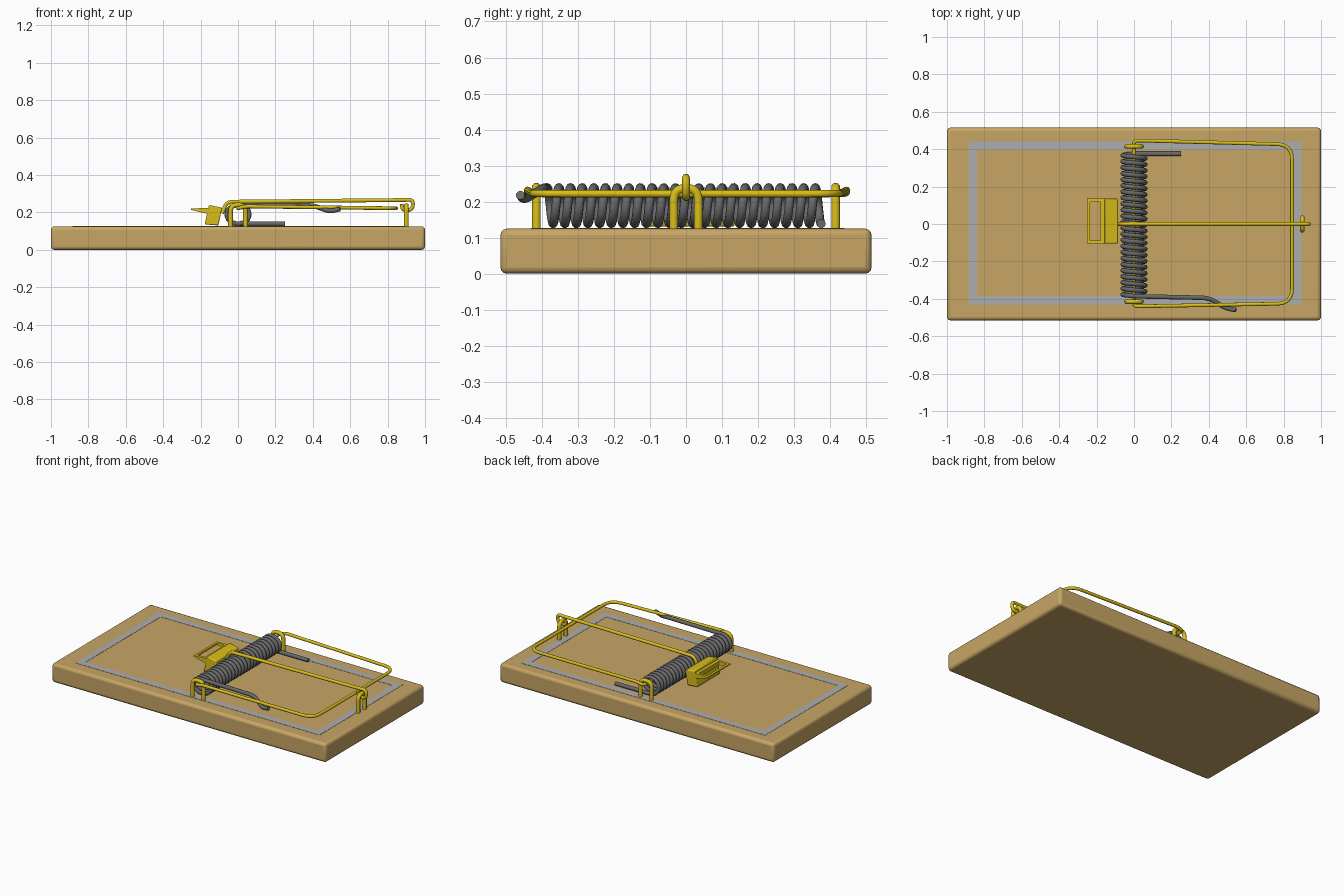
import bpy, bmesh, math
from mathutils import Vector

if "Cube" in bpy.data.objects:
    bpy.data.objects.remove(bpy.data.objects["Cube"])


def material(name, rgb):
    m = bpy.data.materials.new(name)
    m.diffuse_color = (*rgb, 1)
    m.use_nodes = True
    m.node_tree.nodes["Principled BSDF"].inputs["Base Color"].default_value = m.diffuse_color
    return m


WOOD = material("wood", (0.58, 0.38, 0.13))
PAINT = material("grey_paint", (0.42, 0.42, 0.42))
BRASS = material("brass", (0.70, 0.52, 0.01))
STEEL = material("steel", (0.14, 0.14, 0.14))


def add_mesh(name, bm, mat, bevel=0, segments=3):
    bmesh.ops.recalc_face_normals(bm, faces=bm.faces)
    me = bpy.data.meshes.new(name)
    bm.to_mesh(me)
    bm.free()
    ob = bpy.data.objects.new(name, me)
    bpy.context.collection.objects.link(ob)
    me.materials.append(mat)
    if bevel:
        b = ob.modifiers.new("bevel", "BEVEL")
        b.width, b.segments = bevel, segments
    bpy.context.view_layer.objects.active = ob
    ob.select_set(True)
    bpy.ops.object.shade_smooth_by_angle(angle=math.radians(40))
    ob.select_set(False)
    return ob


def box(bm, x0, x1, y0, y1, z0, z1):
    vs = bmesh.ops.create_cube(bm, size=1)["verts"]
    for v in vs:
        v.co = ((x0 + x1) / 2 + v.co.x * (x1 - x0),
                (y0 + y1) / 2 + v.co.y * (y1 - y0),
                (z0 + z1) / 2 + v.co.z * (z1 - z0))
    return vs


def rounded(points, radius, steps=6):
    """Round the inner corners of a polyline."""
    p = [Vector(q) for q in points]
    out = [p[0]]
    for a, b, c in zip(p, p[1:], p[2:]):
        r = min(radius, (a - b).length * 0.48, (c - b).length * 0.48)
        s, e = b + (a - b).normalized() * r, b + (c - b).normalized() * r
        for i in range(steps + 1):
            t = i / steps
            out.append(s * (1 - t) ** 2 + b * 2 * t * (1 - t) + e * t ** 2)
    return out + [p[-1]]


def wire(name, points, radius, mat):
    cu = bpy.data.curves.new(name + "_path", "CURVE")
    cu.dimensions = "3D"
    cu.bevel_depth, cu.bevel_resolution = radius, 3
    cu.use_fill_caps = True
    sp = cu.splines.new("POLY")
    sp.points.add(len(points) - 1)
    for q, co in zip(sp.points, points):
        q.co = (*co, 1)
    tmp = bpy.data.objects.new(name + "_path", cu)
    bpy.context.collection.objects.link(tmp)
    dg = bpy.context.evaluated_depsgraph_get()
    me = bpy.data.meshes.new_from_object(tmp.evaluated_get(dg))
    bm = bmesh.new()
    bm.from_mesh(me)
    bpy.data.objects.remove(tmp)
    return add_mesh(name, bm, mat)


# Wooden board
bm = bmesh.new()
box(bm, -1, 1, -0.515, 0.515, 0, 0.125)
add_mesh("board", bm, WOOD, 0.018)

# Painted border on the board
bm = bmesh.new()
X0, X1, Y0, Y1, W = -0.885, 0.895, -0.43, 0.44, 0.045
for b in ((X0, X1, Y0, Y0 + W), (X0, X1, Y1 - W, Y1),
          (X0, X0 + W, Y0 + W, Y1 - W), (X1 - W, X1, Y0 + W, Y1 - W)):
    box(bm, *b, 0.12, 0.1265)
add_mesh("painted_border", bm, PAINT)

# Coil spring with its two legs
TURNS, N = 23.5, 24
coil = []
for i in range(int(TURNS * N) + 1):
    a = 2 * math.pi * i / N
    coil.append((-0.06 * math.sin(a), 0.375 - 0.76 * i / (TURNS * N),
                 0.189 - 0.05 * math.cos(a)))
tail = rounded([(0.03, -0.387, 0.239), (0.40, -0.395, 0.238), (0.49, -0.45, 0.205),
                (0.545, -0.46, 0.218)], 0.04)
wire("spring", [(0.25, 0.375, 0.139)] + coil + tail, 0.0125, STEEL)

# Snap bar: rectangular loop and the axle through the coil
Z = 0.232
wire("snap_bar", rounded([(0, 0, 0.222), (0, 0.445, 0.222), (0.04, 0.446, Z), (0.845, 0.425, 0.222),
                          (0.845, -0.425, 0.222), (0.04, -0.44, Z), (0, -0.44, 0.222),
                          (0, 0, 0.222)], 0.08), 0.01, BRASS)


# Staples holding the axle and the lock bar
def staple(name, x, y, dx, dy, top):
    pts = [(x - dx, y - dy, 0.11), (x - dx, y - dy, top),
           (x + dx, y + dy, top), (x + dx, y + dy, 0.11)]
    wire(name, rounded(pts, 0.036), 0.0125, BRASS)


staple("axle_staple_left", 0, -0.415, 0.04, 0, 0.24)
staple("axle_staple_right", 0, 0.415, 0.04, 0, 0.24)
staple("lock_staple", 0.9, 0, 0, 0.034, 0.237)

# Lock bar hooked round the end staple
wire("lock_bar", rounded([(-0.085, 0, 0.195), (-0.06, 0, 0.257), (0.86, 0, 0.266), (0.938, 0, 0.268),
                          (0.932, 0, 0.213), (0.88, 0, 0.212), (0.875, 0, 0.245)], 0.03),
     0.0105, BRASS)

# Trigger: tilted folded block
YA, YB = -0.105, 0.135
bm = bmesh.new()
prof = [(-0.155, 0.24), (-0.085, 0.225), (-0.105, 0.13), (-0.178, 0.136)]
face = bm.faces.new([bm.verts.new((x, YA, z)) for x, z in prof])
ext = bmesh.ops.extrude_face_region(bm, geom=[face])["geom"]
bmesh.ops.translate(bm, vec=(0, YB - YA, 0),
                    verts=[g for g in ext if isinstance(g, bmesh.types.BMVert)])
add_mesh("trigger_block", bm, BRASS, 0.006, 2)

# Trigger: open bait plate, sloping and thickening towards the block
bm = bmesh.new()
for b in ((-0.25, -0.235, YA, YB), (-0.178, -0.155, YA, YB),
          (-0.235, -0.178, YA, YA + 0.018), (-0.235, -0.178, YB - 0.018, YB)):
    box(bm, *b, -1, 1)
for v in bm.verts:
    t = (v.co.x + 0.25) / 0.095
    v.co.z = 0.217 - 0.01 * t + v.co.z * (0.004 + 0.013 * t)
add_mesh("bait_plate", bm, BRASS)
